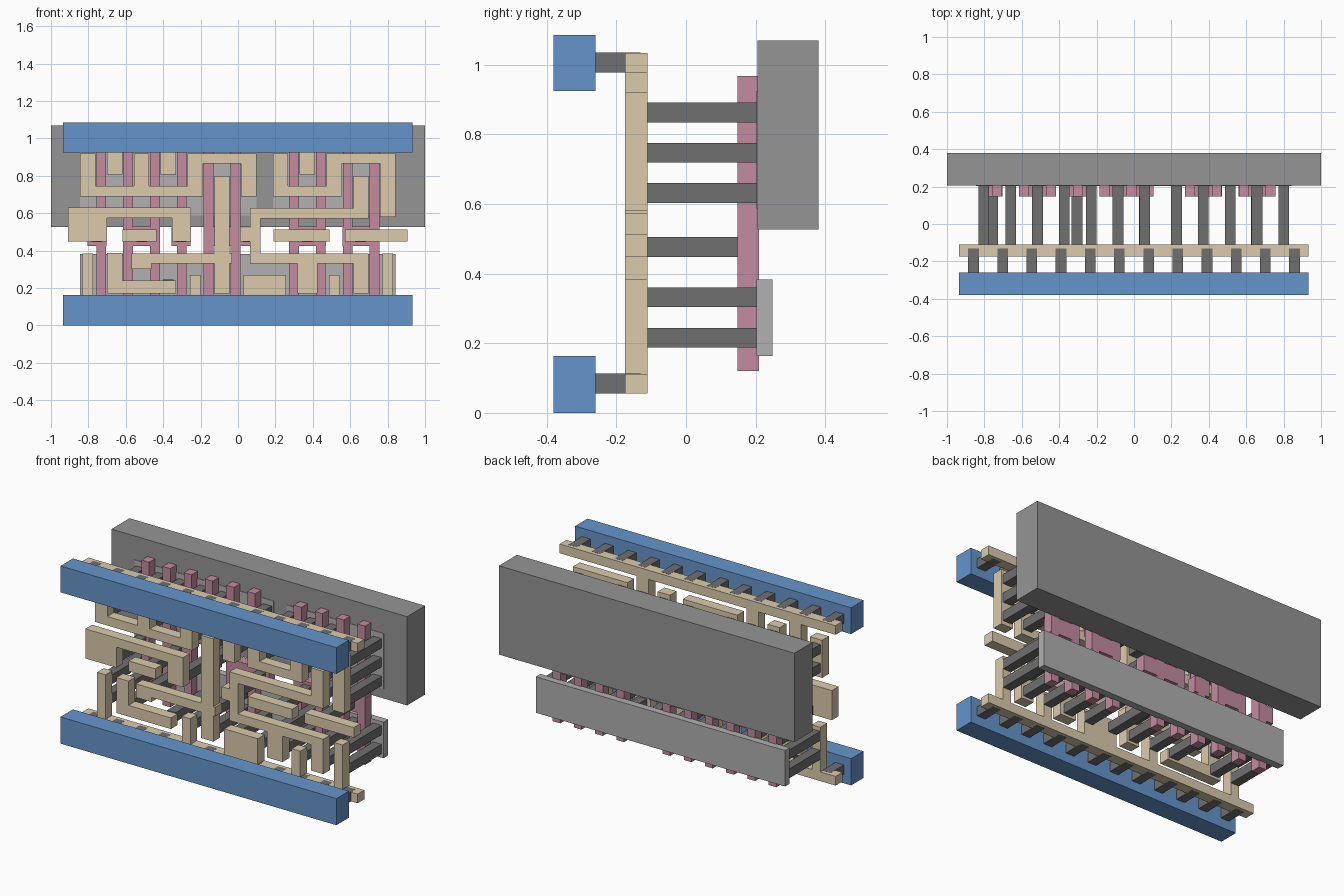
import bpy, bmesh

if "Cube" in bpy.data.objects:
    bpy.data.objects.remove(bpy.data.objects["Cube"])


def material(name, rgb):
    m = bpy.data.materials.new(name)
    m.diffuse_color = (*rgb, 1)
    m.use_nodes = True
    m.node_tree.nodes["Principled BSDF"].inputs["Base Color"].default_value = m.diffuse_color
    return m


BLUE = material("blue", (0.13, 0.30, 0.60))
BEIGE = material("beige", (0.71, 0.60, 0.41))
PINK = material("pink", (0.55, 0.26, 0.35))
DARK = material("dark_grey", (0.16, 0.16, 0.16))
MID = material("mid_grey", (0.30, 0.30, 0.30))
LIGHT = material("light_grey", (0.44, 0.44, 0.44))

PITCH = 0.1435          # spacing of contact columns
H = 0.0285              # half width of a contact or thin wire
W = 0.041               # half width of a wide wire


def plate(name, rects, y0, y1, mat):
    """Merge x/z rectangles (x0, x1, z0, z1) into one outline, extruded from y0 to y1."""
    xs = sorted({v for r in rects for v in r[:2]})
    zs = sorted({v for r in rects for v in r[2:]})
    bm = bmesh.new()
    for xa, xb in zip(xs, xs[1:]):
        for za, zb in zip(zs, zs[1:]):
            cx, cz = (xa + xb) / 2, (za + zb) / 2
            if any(r[0] < cx < r[1] and r[2] < cz < r[3] for r in rects):
                bm.faces.new([bm.verts.new(p) for p in
                              ((xa, y0, za), (xb, y0, za), (xb, y0, zb), (xa, y0, zb))])
    bmesh.ops.remove_doubles(bm, verts=bm.verts[:], dist=1e-5)
    ext = bmesh.ops.extrude_face_region(bm, geom=bm.faces[:], use_keep_orig=True)
    for v in ext["geom"]:
        if isinstance(v, bmesh.types.BMVert):
            v.co.y = y1
    bmesh.ops.recalc_face_normals(bm, faces=bm.faces[:])
    me = bpy.data.meshes.new(name)
    bm.to_mesh(me)
    bm.free()
    me.materials.append(mat)
    bpy.context.collection.objects.link(bpy.data.objects.new(name, me))


def col_x(i):
    """Column centre: 0-6 form the left group, 7-11 the right group."""
    return -0.803 + PITCH * i + (0.026 if i > 6 else 0)


def run(i, j, z0, z1, w=H):
    """Wire rectangle reaching from column i to column j."""
    return (col_x(i) - w, col_x(j) + w, z0, z1)


def square(x, z):
    return (x - H, x + H, z - H, z + H)


def wire(name, *rects):
    plate("wire_" + name, rects, -0.175, -0.11, BEIGE)


# well and diffusion slabs at the back
plate("well", [(-1, 1, 0.527, 1.07)], 0.206, 0.38, MID)
plate("lower_diffusion", [run(0, 11, 0.163, 0.383, W)], 0.203, 0.248, LIGHT)
plate("upper_diffusion", [run(0, 6, 0.587, 0.925, W), run(7, 11, 0.587, 0.925, W)],
      0.203, 0.248, LIGHT)

# gates: fingers midway between columns, joined by a pad around each gate contact
pads = [(-0.755, (0,)), (-0.515, (1, 2)), (-0.305, (3,)),
        (0.055, (4, 5)), (0.37, (7, 8)), (0.655, (9, 10))]
for n, (contact, slots) in enumerate(pads):
    mids = [col_x(s) + PITCH / 2 for s in slots]
    fingers = [(x - 0.026, x + 0.026, 0.12, 0.968) for x in mids]
    pad = (min(mids[0] - 0.027, contact - 0.05), max(mids[-1] + 0.027, contact + 0.05),
           0.425, 0.523)
    plate(f"gate_{n}", fingers + [pad], 0.148, 0.209, PINK)
plate("gate_contacts", [square(c, 0.476) for c, _ in pads], -0.112, 0.15, DARK)

# diffusion contacts: supply columns, central wires and the rest use different levels
TOP, MIDDLE, LOW, UPPER_N, LOWER_N = 0.863, 0.747, 0.632, 0.332, 0.216
supply, tall = (1, 3, 8), (5, 10)
spots = []
for i in range(12):
    levels = [TOP] if i in supply else [MIDDLE, LOW] if i in tall else [TOP, MIDDLE]
    if i == 11:
        levels.append(LOW)
    if i in (0, 1, 2, 5, 8, 10, 11):
        levels.append(UPPER_N)
    if i != 2:
        levels.append(LOWER_N)
    spots += [square(col_x(i), z) for z in levels]
plate("diffusion_contacts", spots, -0.112, 0.205, DARK)

# supply wires with stubs
wire("top_supply", (-0.935, 0.932, 0.978, 1.034), *[run(i, i, 0.808, 1, W) for i in supply])
wire("bottom_supply", (-0.935, 0.932, 0.056, 0.112), run(6, 7, 0.1, 0.27),
     *[run(i, i, 0.1, 0.385) for i in (0, 11)], *[run(i, i, 0.1, 0.27) for i in (4, 9)])

# upper combs: teeth on a low bar, then a high bar to a last drop
for name, a, b, c, drop in (("left", 0, 4, 6, 0.69), ("right", 7, 9, 11, 0.58)):
    wire(f"upper_{name}_comb", run(a, b, 0.69, 0.745, W), run(b, c, 0.865, 0.92, W),
         *[run(i, i, 0.69, 0.92, W) for i in range(a, b + 1, 2)], run(c, c, drop, 0.92, W))

# signal wires
spine = 0.0925
wire("right_link", run(10, 10, 0.572, 0.8, W), (spine - H, col_x(10) + W, 0.572, 0.628),
     (spine - H, spine + H, 0.33, 0.628), (0.012, spine, 0.449, 0.523),
     (spine - H, col_x(10) + W, 0.33, 0.385),
     run(8, 8, 0.172, 0.385, 0.053), run(10, 10, 0.172, 0.385, W))
wire("left_input_link", (-0.91, -0.70, 0.449, 0.63), (-0.91, -0.25, 0.574, 0.63),
     (-0.353, -0.25, 0.449, 0.63))
wire("centre_link", run(5, 5, 0.172, 0.8, W), run(2, 5, 0.33, 0.385, 0.053),
     run(2, 2, 0.302, 0.385, 0.053))
wire("lower_left_link", run(1, 1, 0.172, 0.388, W), run(1, 3, 0.172, 0.24, W))
for name, x0, x1 in (("left", -0.617, -0.437), ("middle", 0.19, 0.488), ("right", 0.573, 0.906)):
    wire(name + "_pad", (x0, x1, 0.449, 0.512))

# power rails in front, each on a row of twelve short posts
for name, zp, z0, z1 in (("bottom", 0.084, 0, 0.163), ("top", 1.006, 0.925, 1.086)):
    plate(name + "_rail", [(-0.935, 0.932, z0, z1)], -0.38, -0.26, BLUE)
    plate(name + "_rail_posts", [square(-0.858 + 0.156 * i, zp) for i in range(12)],
          -0.262, -0.13, DARK)
